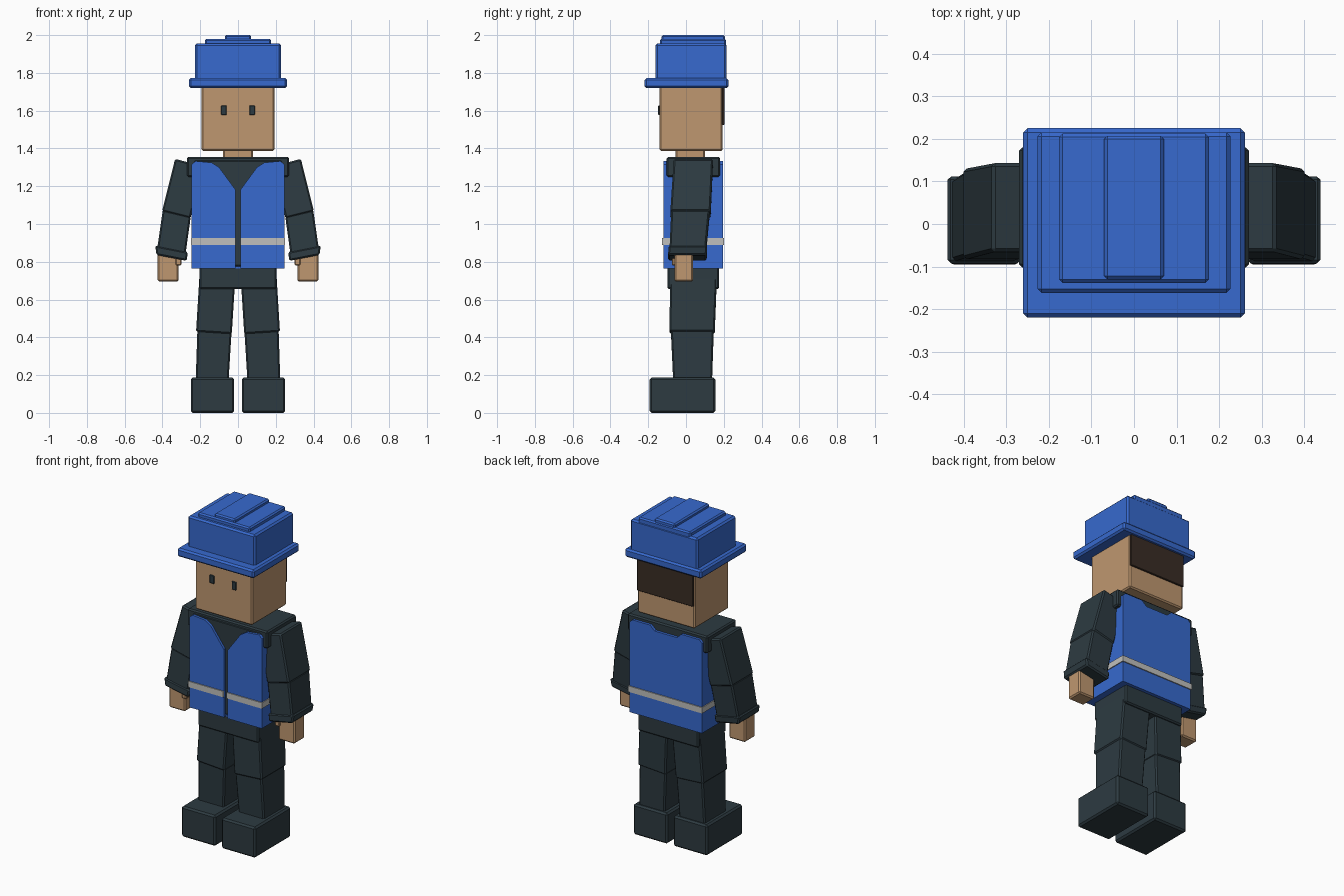
import bpy, bmesh


def material(name, rgb):
    m = bpy.data.materials.new(name)
    m.diffuse_color = (*rgb, 1)
    return m


BLUE = material("bright blue", (0.038, 0.142, 0.62))
DARK = material("dark slate", (0.026, 0.043, 0.053))
SKIN = material("tan skin", (0.52, 0.31, 0.16))
HAIR = material("dark brown", (0.042, 0.026, 0.018))
GREY = material("reflective grey", (0.53, 0.53, 0.51))


def finish(name, bm, mat, bevel, mirror):
    bmesh.ops.recalc_face_normals(bm, faces=bm.faces)
    me = bpy.data.meshes.new(name)
    bm.to_mesh(me)
    bm.free()
    me.materials.append(mat)
    ob = bpy.data.objects.new(name, me)
    bpy.context.collection.objects.link(ob)
    if bevel:
        b = ob.modifiers.new("edge bevel", 'BEVEL')
        b.width, b.segments = bevel, 1
    if mirror:
        m = ob.modifiers.new("mirror", 'MIRROR')
        m.use_axis = (True, False, False)
    return ob


def loft(name, low, high, mat, bevel=0.008, mirror=False):
    """Block between two ends, each given as (xa, za, xb, zb, y0, y1)."""
    bm = bmesh.new()
    rings = []
    for xa, za, xb, zb, y0, y1 in (low, high):
        rings.append([bm.verts.new(p) for p in
                      ((xa, y0, za), (xb, y0, zb), (xb, y1, zb), (xa, y1, za))])
    a, b = rings
    bm.faces.new(a[::-1])
    bm.faces.new(b)
    for i in range(4):
        j = (i + 1) % 4
        bm.faces.new((a[i], a[j], b[j], b[i]))
    return finish(name, bm, mat, bevel, mirror)


def box(name, x0, x1, y0, y1, z0, z1, mat, bevel=0.008, mirror=False):
    return loft(name, (x0, z0, x1, z0, y0, y1), (x0, z1, x1, z1, y0, y1),
                mat, bevel, mirror)


def panel(name, outline, y0, y1, mat, mirror=False):
    """Flat XZ outline given thickness along y."""
    bm = bmesh.new()
    f = bm.faces.new([bm.verts.new((x, y0, z)) for x, z in outline])
    ext = bmesh.ops.extrude_face_region(bm, geom=[f])
    for v in ext["geom"]:
        if isinstance(v, bmesh.types.BMVert):
            v.co.y = y1
    return finish(name, bm, mat, 0, mirror)


# Helmet
box("helmet_brim", -0.26, 0.26, -0.22, 0.225, 1.72, 1.772, BLUE, 0.01)
box("helmet_crown", -0.227, 0.227, -0.162, 0.215, 1.74, 1.956, BLUE, 0.01)
box("helmet_ridge_wide", -0.176, 0.176, -0.138, 0.212, 1.94, 1.98, BLUE)
box("helmet_ridge_narrow", -0.07, 0.07, -0.13, 0.207, 1.96, 2.0, BLUE)

# Head
box("head", -0.193, 0.193, -0.14, 0.194, 1.387, 1.74, SKIN)
box("hair", -0.19, 0.19, 0.19, 0.203, 1.525, 1.735, HAIR, 0.003)
box("eye", 0.06, 0.09, -0.148, -0.139, 1.577, 1.627, DARK, 0.003, True)
box("neck", -0.08, 0.08, -0.055, 0.1, 1.33, 1.4, SKIN)

# Torso and hips
box("torso", -0.235, 0.235, -0.105, 0.18, 0.775, 1.34, DARK)
box("shoulder_yoke", -0.27, 0.27, -0.102, 0.18, 1.25, 1.355, DARK)
box("hips", -0.205, 0.205, -0.098, 0.175, 0.655, 0.78, DARK)

# Vest: open front, notched back, sides and hem
panel("vest_front", [(0.012, 0.765), (0.245, 0.765), (0.245, 1.315), (0.225, 1.333),
                     (0.14, 1.325), (0.1, 1.3), (0.012, 1.18)], -0.12, -0.102, BLUE, True)
panel("vest_back", [(0, 0.765), (0.245, 0.765), (0.245, 1.315), (0.225, 1.333),
                    (0.105, 1.333), (0.075, 1.305), (0, 1.305)], 0.179, 0.196, BLUE, True)
box("vest_side", 0.232, 0.245, -0.103, 0.18, 0.765, 1.28, BLUE, 0, True)
box("vest_hem", -0.24, 0.24, -0.103, 0.18, 0.765, 0.776, BLUE, 0)

# Reflective band
BZ = (0.89, 0.926)
box("band_front", 0.012, 0.25, -0.126, -0.117, *BZ, GREY, 0, True)
box("band_side", 0.243, 0.25, -0.12, 0.197, *BZ, GREY, 0, True)
box("band_back", -0.25, 0.25, 0.194, 0.202, *BZ, GREY, 0)

# Arms
loft("upper_arm", (0.252, 1.03, 0.402, 1.068, -0.083, 0.13),
     (0.185, 1.305, 0.333, 1.345, -0.065, 0.143), DARK, mirror=True)
loft("forearm", (0.28, 0.825, 0.43, 0.855, -0.088, 0.105),
     (0.25, 1.04, 0.398, 1.075, -0.078, 0.125), DARK, mirror=True)
loft("cuff", (0.272, 0.805, 0.431, 0.836, -0.095, 0.109),
     (0.265, 0.852, 0.439, 0.886, -0.092, 0.112), DARK, mirror=True)
box("hand", 0.315, 0.425, -0.062, 0.037, 0.695, 0.85, SKIN, mirror=True)
box("thumb", 0.3, 0.33, -0.074, -0.02, 0.78, 0.84, SKIN, 0.005, True)

# Legs and boots
loft("thigh", (0.033, 0.418, 0.222, 0.43, -0.088, 0.152),
     (0.012, 0.75, 0.202, 0.76, -0.083, 0.165), DARK, mirror=True)
loft("shin", (0.05, 0.17, 0.224, 0.17, -0.068, 0.138),
     (0.034, 0.43, 0.215, 0.44, -0.08, 0.147), DARK, mirror=True)
box("boot", 0.02, 0.25, -0.192, 0.155, 0.0, 0.187, DARK, 0.01, True)
